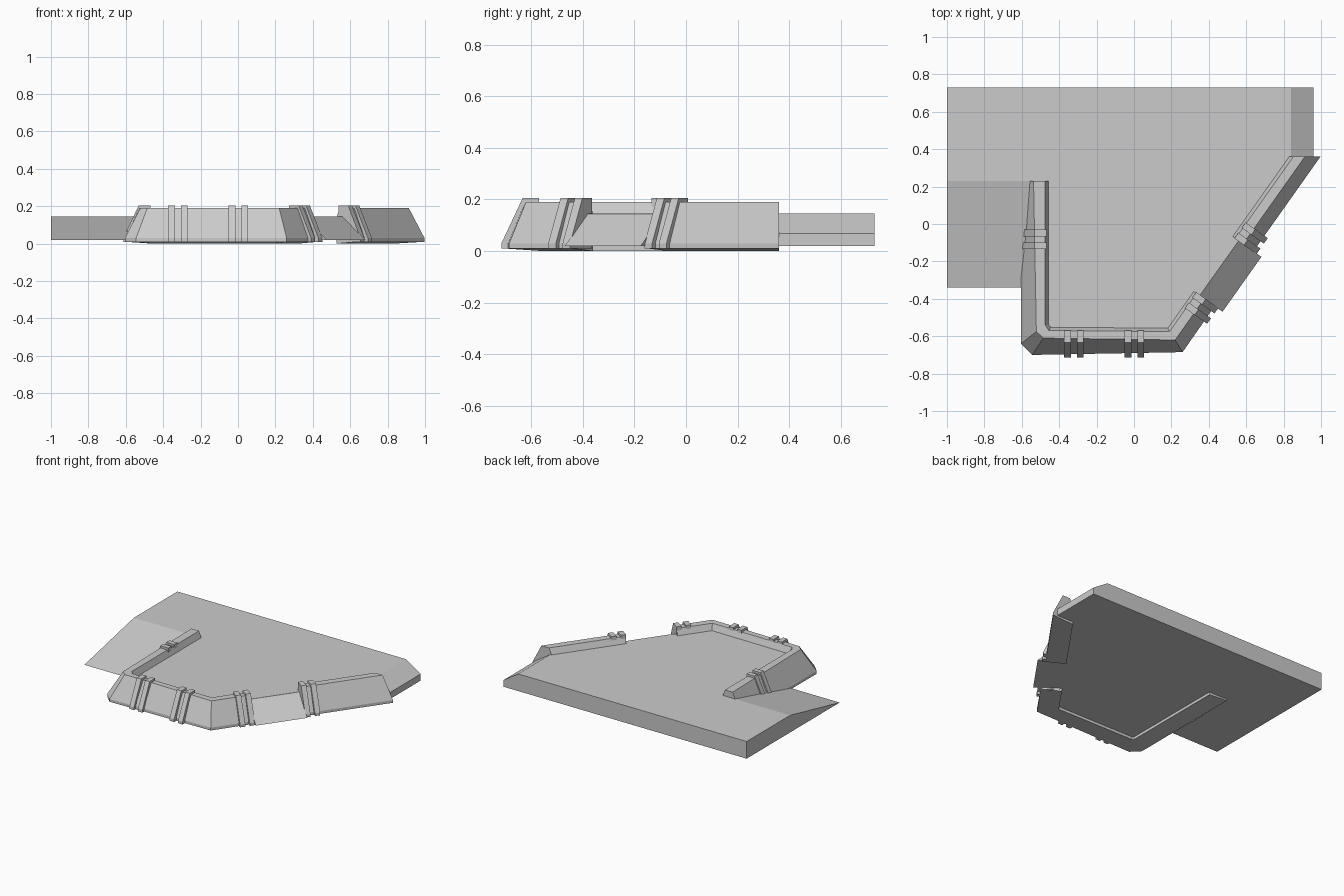
import bpy, bmesh
from mathutils import Vector

cube = bpy.data.objects.get("Cube")
if cube:
    bpy.data.objects.remove(cube, do_unlink=True)

grey = bpy.data.materials.new("stone_grey")
grey.use_nodes = True
COLOR = (0.6, 0.6, 0.6, 1)
grey.diffuse_color = COLOR
grey.node_tree.nodes["Principled BSDF"].inputs["Base Color"].default_value = COLOR


def loft(name, sections):
    """Skin a row of matching closed sections and cap both ends."""
    bm = bmesh.new()
    rings = [[bm.verts.new(p) for p in s] for s in sections]
    n = len(rings[0])
    for a, b in zip(rings, rings[1:]):
        for i in range(n):
            j = (i + 1) % n
            bm.faces.new((a[i], a[j], b[j], b[i]))
    bm.faces.new(rings[0])
    bm.faces.new(rings[-1])
    bmesh.ops.recalc_face_normals(bm, faces=bm.faces)
    mesh = bpy.data.meshes.new(name)
    bm.to_mesh(mesh)
    bm.free()
    mesh.materials.append(grey)
    ob = bpy.data.objects.new(name, mesh)
    bpy.context.collection.objects.link(ob)
    return ob


def extrude_along(name, origin, along, start, end, profile):
    """Extrude a profile of (outward, height) points along a wall direction."""
    u = Vector(along).normalized()
    out = Vector((u.y, -u.x))
    sections = []
    for t in (start, end):
        base = Vector(origin) + u * t
        sections.append([(*(base + out * d), z) for d, z in profile])
    return loft(name, sections)


# Diagonal side: reference line on the wall's inner top edge
DIAG = Vector((0.19, -0.575))
U = Vector((0.578, 0.816)).normalized()
N = Vector((U.y, -U.x))
GATE_START, GATE_END = 0.25, 0.61
BACK_Y = 0.36
DEPTHS = (0.118, 0.05, 0, -0.02)   # outer base, outer top, inner top, inner base


def diag(t, d):
    return tuple(DIAG + U * t + N * d)


def wall_section(outer, crest, inner, foot):
    return [(*outer, 0.01), (*outer, 0.03), (*crest, 0.19),
            (*inner, 0.19), (*foot, 0.14), (*foot, 0)]


# Deck
BOTTOM, TOP = 0.02, 0.145
outline = [(-1, 0.73), (0.84, 0.73), (0.84, 0.305), diag(0, 0.02),
           (-0.5, -0.59), (-0.5, 0.23), (-1, 0.23)]
loft("deck", [[(x, y, z) for x, y in outline] for z in (BOTTOM, TOP)])

# Sloped deck edge
edge = [(0.84, BOTTOM), (0.96, BOTTOM), (0.96, 0.068), (0.84, TOP)]
loft("deck_edge", [[(x, y, z) for x, z in edge] for y in (0.355, 0.73)])

# Side ramp and gate ramp
slope = [(0.23, BOTTOM), (0.23, TOP), (-0.34, BOTTOM)]
loft("side_ramp", [[(x, y, z) for y, z in slope] for x in (-1, -0.5)])
extrude_along("gate_ramp", DIAG, U, GATE_START, GATE_END,
              [(0.02, BOTTOM), (0.02, TOP), (0.17, BOTTOM)])

# Long wall: side leg, cut corner, front, then diagonal up to the gate
loft("front_wall", [
    wall_section((-0.605, 0.23), (-0.537, 0.23), (-0.475, 0.23), (-0.455, 0.23)),
    wall_section((-0.605, -0.64), (-0.522, -0.575), (-0.475, -0.54), (-0.455, -0.54)),
    wall_section((-0.545, -0.7), (-0.485, -0.61), (-0.455, -0.57), (-0.445, -0.55)),
    wall_section((0.26, -0.685), (0.22, -0.62), DIAG, (0.18, -0.555)),
    wall_section(*[diag(GATE_START, d) for d in DEPTHS]),
])

# Wall beyond the gate, cut square at the back
loft("rear_wall", [
    wall_section(*[diag(GATE_END, d) for d in DEPTHS]),
    wall_section(*[diag((BACK_Y - DIAG.y - N.y * d) / U.y, d) for d in DEPTHS]),
])

# Paired ribs
RIB = [(-0.005, 0.01), (-0.005, 0.205), (0.058, 0.205), (0.14, 0.03), (0.14, 0.01)]
pairs = [
    ("side_rib", (-0.473, 0), (0, -1), 0.03),
    ("front_right_rib", (0, -0.575), (1, 0), -0.373),
    ("front_middle_rib", (0, -0.575), (1, 0), -0.05),
    ("gate_front_rib", DIAG, U, 0.15),
    ("gate_rear_rib", DIAG, U, 0.607),
]
for name, origin, along, start in pairs:
    for k in (0, 1):
        t = start + k * 0.068
        extrude_along(f"{name}_{k + 1}", origin, along, t, t + 0.036, RIB)
